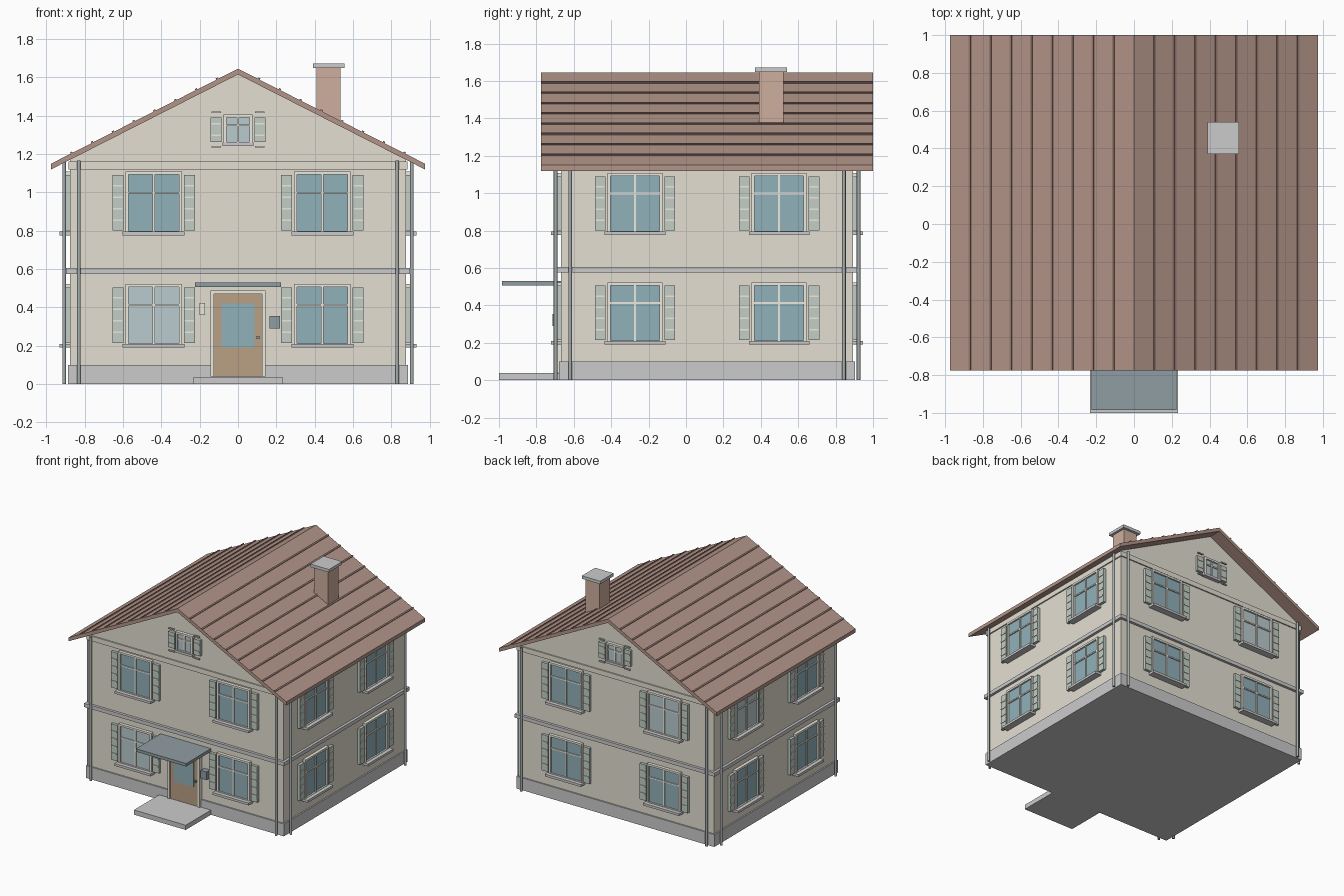
import bpy, bmesh, math
from mathutils import Matrix, Vector

if "Cube" in bpy.data.objects:
    bpy.data.objects.remove(bpy.data.objects["Cube"])

CY = 0.1125            # centre of the house body in y
HX, HY = 0.875, 0.78   # wall half sizes
SLOPE = 0.508          # roof rise per unit run

COLORS = {
    "wall": (0.78, 0.74, 0.65), "stone": (0.62, 0.63, 0.60), "roof": (0.45, 0.30, 0.25),
    "batten": (0.30, 0.19, 0.16), "brick": (0.62, 0.43, 0.34), "frame": (0.85, 0.82, 0.74),
    "glass": (0.28, 0.44, 0.49), "curtain": (0.49, 0.60, 0.62), "shutter": (0.54, 0.62, 0.56),
    "wood": (0.49, 0.35, 0.23), "metal": (0.28, 0.34, 0.37), "pipe": (0.38, 0.42, 0.42),
}
mats = {}
for key, c in COLORS.items():
    mats[key] = bpy.data.materials.new(key)
    mats[key].diffuse_color = (*c, 1)

parts = {}             # part name -> (bmesh, material)


def mesh(name, mat):
    if name not in parts:
        parts[name] = (bmesh.new(), mat)
    return parts[name][0]


def box(name, mat, x, y, z, M=Matrix()):
    """Box from (min, max) pairs, placed by matrix M."""
    c = Vector([(a + b) / 2 for a, b in (x, y, z)])
    s = [abs(b - a) for a, b in (x, y, z)]
    bmesh.ops.create_cube(mesh(name, mat), size=1,
                          matrix=M @ Matrix.Translation(c) @ Matrix.Diagonal((*s, 1)))


def prism(name, mat, profile, y0, y1):
    """Extrude an x-z outline along y."""
    bm = mesh(name, mat)
    face = bm.faces.new([bm.verts.new((x, y0, z)) for x, z in profile])
    ext = bmesh.ops.extrude_face_region(bm, geom=[face])
    bmesh.ops.translate(bm, vec=(0, y1 - y0, 0),
                        verts=[g for g in ext["geom"] if isinstance(g, bmesh.types.BMVert)])
    bmesh.ops.recalc_face_normals(bm, faces=bm.faces[:])


def ring_slab(name, mat, grow, z):
    box(name, mat, (-HX - grow, HX + grow), (CY - HY - grow, CY + HY + grow), z)


def window(M, u, cz, w, h, light=False, gable=False):
    """Window on a wall: u along the wall, -y pointing out, w/h half sizes of glass."""
    M = M @ Matrix.Translation((u, 0, cz))
    t = 0.016
    if light:
        box("window_panes_curtained", "curtain", (-w, w), (-0.012, 0.005), (-h, h), M)
    else:
        box("window_panes", "glass", (-w, w), (-0.012, 0.005), (-h, h), M)
    for s in (-1, 1):
        box("window_frames", "frame", (s * w, s * (w + t)), (-0.025, 0), (-h - t, h + t), M)
        box("window_frames", "frame", (-w, w), (-0.025, 0), (s * h, s * (h + t)), M)
        # shutter with slats
        a, b = (0.085, 0.143) if gable else (0.158, 0.215)
        sh = h if gable else h - 0.002
        box("shutters", "shutter", (s * a, s * b), (-0.022, 0), (-sh, sh), M)
        for k in (-0.09, -0.03, 0.03, 0.09):
            box("shutter_slats", "frame", (s * (a + 0.004), s * (b - 0.004)),
                (-0.027, -0.015), (k - 0.004, k + 0.004), M)
    # glazing bars and sill
    box("glazing_bars", "frame", (-0.006, 0.006), (-0.02, 0), (-h, h), M)
    box("glazing_bars", "frame", (-w, w), (-0.02, 0), (h * 0.36 - 0.005, h * 0.36 + 0.005), M)
    e = 0.005 if gable else 0.014
    box("window_sills", "stone", (-w - t - e, w + t + e), (-0.055 if not gable else -0.03, 0),
        (-h - 0.022, -h - 0.003), M)


# house body with gables
eave = 1.615 - SLOPE * HX
prism("walls", "wall", [(-HX, 0.02), (HX, 0.02), (HX, eave), (0, 1.615), (-HX, eave)],
      CY - HY, CY + HY)
ring_slab("plinth", "stone", 0.011, (0, 0.10))
ring_slab("floor_band", "stone", 0.021, (0.575, 0.605))
ring_slab("eaves_band", "wall", 0.010, (1.12, 1.16))

# roof and its battens
RX, Y0, Y1 = 0.975, -0.775, 1.0
lo, hi = 1.615 - SLOPE * RX, 1.645 - SLOPE * RX
prism("roof", "roof", [(-RX, lo), (0, 1.615), (RX, lo), (RX, hi), (0, 1.645), (-RX, hi)], Y0, Y1)
for s in (-1, 1):
    for i in range(1, 9):
        x = 0.1085 * i
        M = (Matrix.Translation((s * x, 0, 1.645 - SLOPE * x))
             @ Matrix.Rotation(s * math.atan(SLOPE), 4, 'Y'))
        box("roof_battens", "batten", (-0.006, 0.006), (Y0, Y1), (-0.005, 0.007), M)

# chimney
box("chimney", "brick", (0.41, 0.535), (0.39, 0.52), (1.36, 1.65))
box("chimney_cap", "stone", (0.39, 0.555), (0.37, 0.54), (1.648, 1.672))

# windows on all four walls; light ones listed as (wall, side, floor)
LIGHT = {(0, -1, 0), (2, 1, 1), (3, -1, 1)}
for wall in range(4):
    gable_end = wall % 2 == 0
    M = (Matrix.Translation((0, CY, 0)) @ Matrix.Rotation(wall * math.pi / 2, 4, 'Z')
         @ Matrix.Translation((0, -(HY if gable_end else HX), 0)))
    for side in (-1, 1):
        for floor, cz in enumerate((0.36, 0.945)):
            window(M, side * (0.44 if gable_end else 0.385), cz, 0.132, 0.147,
                   (wall, side, floor) in LIGHT)
    if gable_end:
        window(M, 0, 1.327, 0.06, 0.064, True, True)

# downpipes, two at each corner
for sx in (-1, 1):
    for sy in (-1, 1):
        for x, y in ((0.83, 0.81), (0.907, 0.732)):
            bmesh.ops.create_cone(mesh("downpipes", "pipe"), cap_ends=True, segments=10,
                                  radius1=0.01, radius2=0.01, depth=1.165,
                                  matrix=Matrix.Translation((sx * x, CY + sy * y, 0.5825)))

# entrance: door, step, canopy, fittings
F = CY - HY
box("door", "wood", (-0.125, 0.125), (F - 0.02, F), (0.04, 0.47))
box("door_pane", "glass", (-0.087, 0.087), (F - 0.026, F), (0.19, 0.42))
for s in (-1, 1):
    box("door_frame", "frame", (s * 0.125, s * 0.143), (F - 0.028, F), (0.04, 0.488))
box("door_frame", "frame", (-0.125, 0.125), (F - 0.028, F), (0.47, 0.488))
box("door_handle", "metal", (0.097, 0.112), (F - 0.035, F), (0.235, 0.25))
box("entrance_step", "stone", (-0.232, 0.232), (-1, F), (0, 0.038))
box("entrance_canopy", "metal", (-0.225, 0.225), (-0.985, F), (0.506, 0.53))
box("mailbox", "metal", (0.165, 0.218), (F - 0.045, F), (0.29, 0.355))
box("wall_lamp", "frame", (-0.202, -0.172), (F - 0.04, F), (0.36, 0.422))

# turn every part into an object
for name, (bm, mat) in parts.items():
    bmesh.ops.recalc_face_normals(bm, faces=bm.faces[:])
    me = bpy.data.meshes.new(name)
    bm.to_mesh(me)
    bm.free()
    me.materials.append(mats[mat])
    bpy.context.collection.objects.link(bpy.data.objects.new(name, me))

# round pipes shaded smooth
pipes = bpy.data.objects["downpipes"]
bpy.context.view_layer.objects.active = pipes
pipes.select_set(True)
bpy.ops.object.shade_smooth_by_angle(angle=math.radians(40))

for m in bpy.data.materials:
    if m.users and not m.is_grease_pencil:
        m.use_nodes = True
        m.node_tree.nodes["Principled BSDF"].inputs["Base Color"].default_value = m.diffuse_color
